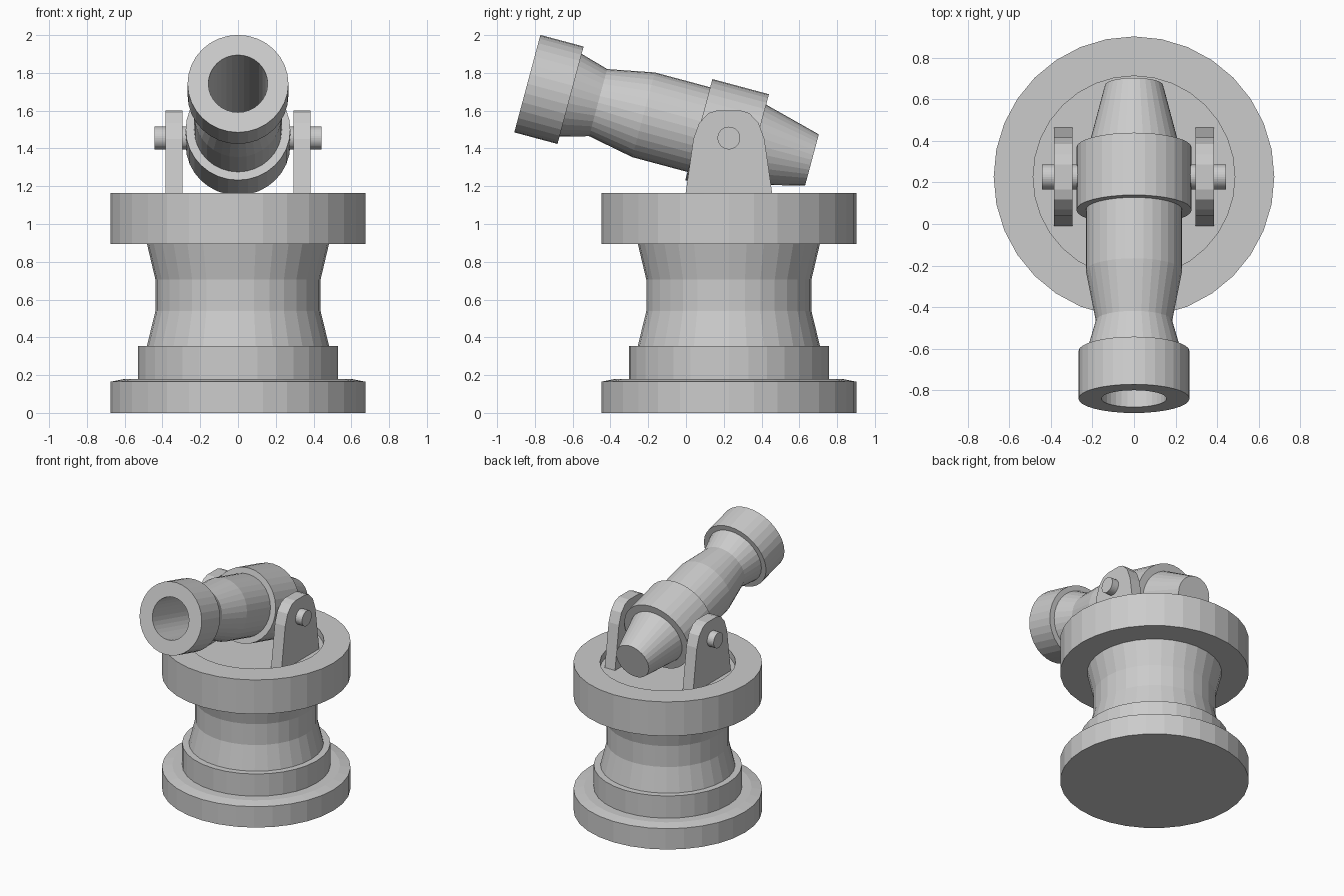
import bpy, bmesh, math
from mathutils import Matrix, Vector

cube = bpy.data.objects.get("Cube")
if cube:
    bpy.data.objects.remove(cube)

grey = bpy.data.materials.new("light_grey")
grey.use_nodes = True
grey.diffuse_color = (0.6, 0.6, 0.6, 1)
grey.node_tree.nodes["Principled BSDF"].inputs["Base Color"].default_value = (0.6, 0.6, 0.6, 1)

PIVOT_Y = 0.227
STAND = Matrix.Translation((0, PIVOT_Y, 0))
# Local z runs from the muzzle back along the tilted barrel
BARREL = Matrix.Translation((0, -0.84, 1.743)) @ Matrix.Rotation(math.radians(-105), 4, 'X')


def finish(name, bm, matrix):
    bmesh.ops.recalc_face_normals(bm, faces=bm.faces[:])
    mesh = bpy.data.meshes.new(name)
    bm.to_mesh(mesh)
    bm.free()
    mesh.materials.append(grey)
    obj = bpy.data.objects.new(name, mesh)
    obj.matrix_world = matrix
    bpy.context.collection.objects.link(obj)
    return obj


def lathe(name, profile, matrix, sides=32):
    """Spin (radius, height) points round local z; the profile starts and ends on the axis."""
    bm = bmesh.new()
    verts = [bm.verts.new((r, 0, z)) for r, z in profile]
    edges = [bm.edges.new(pair) for pair in zip(verts, verts[1:])]
    bmesh.ops.spin(bm, geom=verts + edges, axis=(0, 0, 1), cent=(0, 0, 0),
                   angle=math.tau, steps=sides, use_duplicate=False)
    bmesh.ops.remove_doubles(bm, verts=bm.verts[:], dist=0.0005)
    # Merge the fans on the axis into clean caps
    poles = [v for v in bm.verts if v.co.xy.length < 0.0005]
    bmesh.ops.dissolve_verts(bm, verts=poles)
    return finish(name, bm, matrix)


# Pedestal
lathe("base_plate", [(0, 0), (0.675, 0), (0.675, 0.165), (0.6, 0.18), (0, 0.18)], STAND)
lathe("lower_ring", [(0, 0.17), (0.53, 0.17), (0.53, 0.355), (0, 0.355)], STAND)
lathe("column", [(0, 0.34), (0.482, 0.355), (0.437, 0.54), (0.437, 0.705),
                 (0.482, 0.895), (0, 0.91)], STAND)
lathe("turntable", [(0, 0.895), (0.675, 0.895), (0.675, 1.165),
                    (0.485, 1.165), (0.485, 1.11), (0, 1.11)], STAND)

# Barrel with its flared muzzle ring and deep bore
lathe("barrel", [(0, 1.2), (0.157, 1.2), (0.157, 0), (0.267, 0), (0.267, 0.237),
                 (0.227, 0.237), (0.184, 0.388), (0.232, 0.637), (0.232, 0.95),
                 (0.22, 1.25), (0.14, 1.56), (0, 1.56)], BARREL)
lathe("barrel_collar", [(0, 1.21), (0.21, 1.21), (0.21, 1.25), (0.277, 1.25),
                        (0.277, 0.94), (0.2, 0.94), (0.2, 1.205), (0, 1.205)], BARREL)

# Brackets with rounded tops, and the pins through them
half = [(0.238, 1.1), (0.188, 1.45), (0.157, 1.535), (0.108, 1.587), (0.06, 1.602)]
outline = half + [(-y, z) for y, z in reversed(half)]
for side, s in (("left", 1), ("right", -1)):
    bm = bmesh.new()
    face = bm.faces.new([bm.verts.new((s * 0.295, y, z)) for y, z in outline])
    grown = bmesh.ops.extrude_face_region(bm, geom=[face], use_keep_orig=True)["geom"]
    bmesh.ops.translate(bm, vec=Vector((s * 0.09, 0, 0)),
                        verts=[g for g in grown if isinstance(g, bmesh.types.BMVert)])
    finish(side + "_bracket", bm, STAND)

    turn = Matrix.Translation((0, PIVOT_Y, 1.455)) @ Matrix.Rotation(s * math.pi / 2, 4, 'Y')
    lathe(side + "_pin", [(0, 0.25), (0.06, 0.25), (0.06, 0.442), (0, 0.442)], turn)
